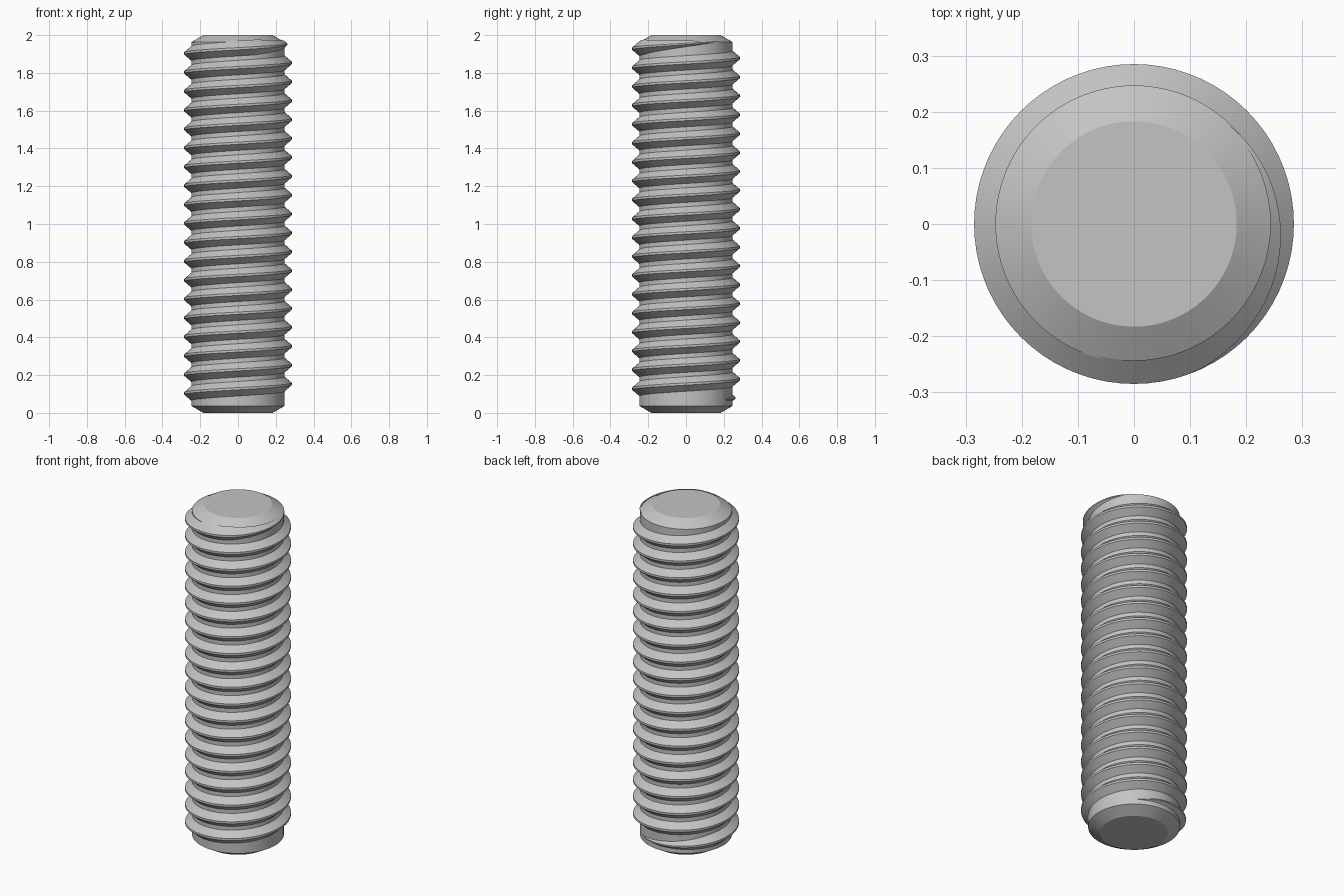
import bpy, bmesh, math

cube = bpy.data.objects.get("Cube")
if cube:
    bpy.data.objects.remove(cube, do_unlink=True)

ROOT, CREST = 0.247, 0.285      # thread radii
PITCH, TURNS, STEPS = 0.1, 19, 72
START_Z, START_ANGLE = 0.0655, math.radians(45)
FADE = math.radians(113)        # run-in and run-out of the thread

steel = bpy.data.materials.new("plain grey steel")
steel.use_nodes = True
steel.diffuse_color = (0.55, 0.55, 0.55, 1)
steel.node_tree.nodes["Principled BSDF"].inputs["Base Color"].default_value = (0.55, 0.55, 0.55, 1)


def finish(bm, name):
    bmesh.ops.recalc_face_normals(bm, faces=bm.faces)
    mesh = bpy.data.meshes.new(name)
    bm.to_mesh(mesh)
    bm.free()
    mesh.materials.append(steel)
    obj = bpy.data.objects.new(name, mesh)
    bpy.context.collection.objects.link(obj)
    bpy.ops.object.select_all(action='DESELECT')
    obj.select_set(True)
    bpy.context.view_layer.objects.active = obj
    bpy.ops.object.shade_smooth_by_angle(angle=math.radians(25))
    return obj


def skin(bm, rings, closed):
    # Bridge consecutive rings of vertices with quads and cap both ends
    n = len(rings[0])
    for a, b in zip(rings, rings[1:]):
        for i in range(n):
            j = (i + 1) % n
            bm.faces.new((a[i], a[j], b[j], b[i]))
    if closed:
        bm.faces.new(rings[0])
        bm.faces.new(rings[-1])


def polar(radius, angle, z):
    return (radius * math.cos(angle), radius * math.sin(angle), z)


# Rod core with chamfered ends
bm = bmesh.new()
profile = [(0.183, 0), (ROOT, 0.037), (ROOT, 1.963), (0.183, 2)]
SIDES = 96
rings = [[bm.verts.new(polar(r, math.tau * i / SIDES, z)) for i in range(SIDES)]
         for r, z in profile]
skin(bm, rings, True)
finish(bm, "rod_core")

# Right-handed helical thread that fades into the core at both ends
bm = bmesh.new()
rings = []
total = math.tau * TURNS
for k in range(TURNS * STEPS + 1):
    t = math.tau * k / STEPS
    size = min(1, t / FADE, (total - t) / FADE)
    z = START_Z + PITCH * t / math.tau
    inner = ROOT - 0.004
    outer = inner + 0.002 + size * (CREST - inner - 0.002)
    tip = 0.002 + 0.004 * size
    base = tip + 0.036 * size
    section = [(inner, -base), (outer, -tip), (outer, tip), (inner, base)]
    rings.append([bm.verts.new(polar(r, START_ANGLE + t, z + dz)) for r, dz in section])
skin(bm, rings, True)
finish(bm, "screw_thread")
